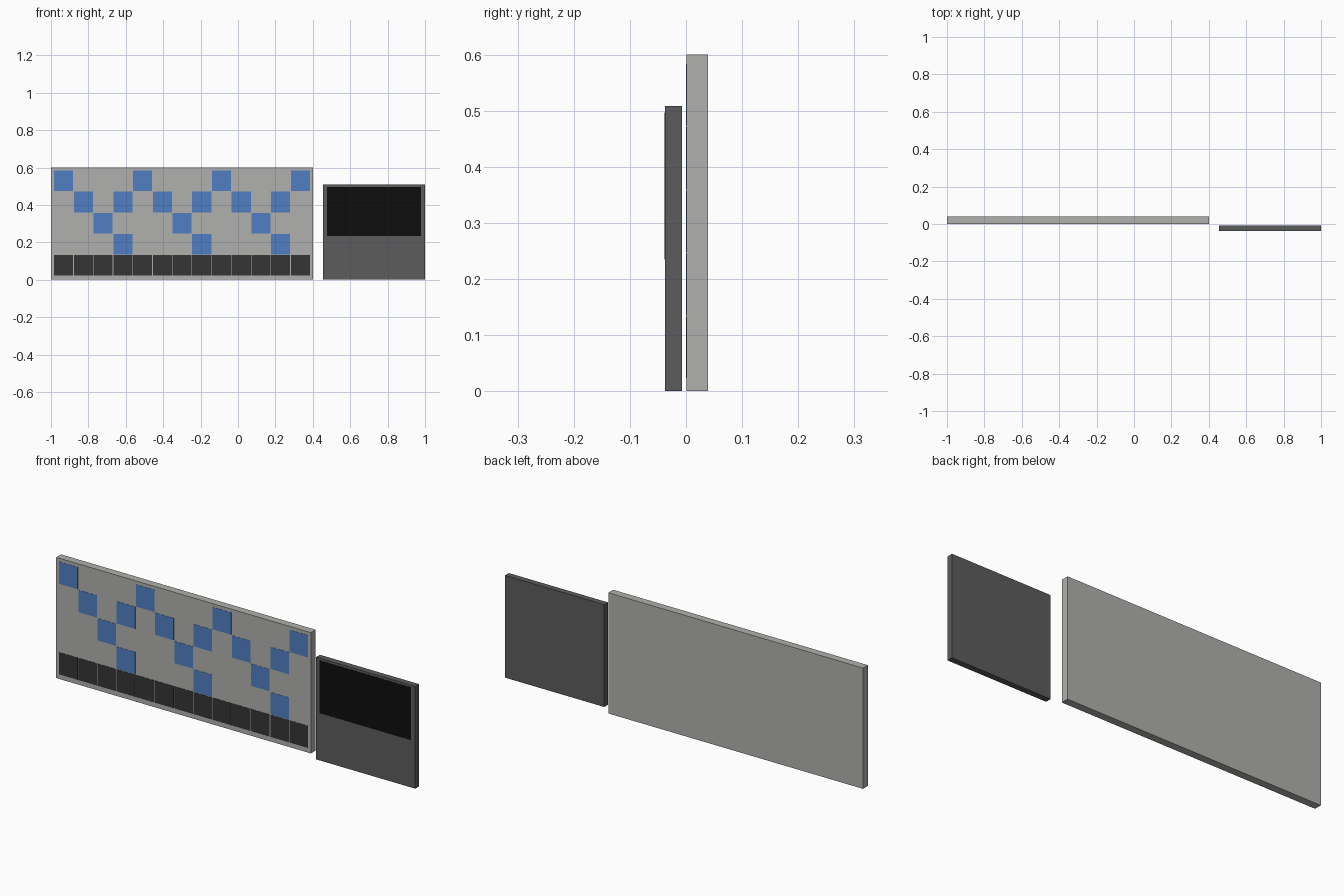
import bpy
import bmesh
from mathutils import Matrix, Vector

cube = bpy.data.objects.get("Cube")
if cube:
    bpy.data.objects.remove(cube, do_unlink=True)


def material(name, srgb):
    """Flat material from 0-255 sRGB values."""
    lin = [((c / 255 + 0.055) / 1.055) ** 2.4 if c > 10 else c / 255 / 12.92 for c in srgb]
    mat = bpy.data.materials.new(name)
    mat.use_nodes = True
    mat.diffuse_color = (*lin, 1)
    mat.node_tree.nodes["Principled BSDF"].inputs["Base Color"].default_value = (*lin, 1)
    return mat


LIGHT_GREY = material("light grey", (176, 176, 173))
DARK_GREY = material("dark grey", (92, 92, 93))
BLUE = material("blue", (80, 127, 194))
CHARCOAL = material("charcoal", (52, 53, 51))
BLACK = material("black", (13, 13, 13))


def boxes(name, mat, bounds):
    """One object made of boxes, each given as (x0, x1, y0, y1, z0, z1)."""
    bm = bmesh.new()
    for x0, x1, y0, y1, z0, z1 in bounds:
        centre = Vector((x0 + x1, y0 + y1, z0 + z1)) / 2
        size = Matrix.Diagonal((x1 - x0, y1 - y0, z1 - z0, 1))
        bmesh.ops.create_cube(bm, size=1, matrix=Matrix.Translation(centre) @ size)
    mesh = bpy.data.meshes.new(name)
    bm.to_mesh(mesh)
    bm.free()
    mesh.materials.append(mat)
    obj = bpy.data.objects.new(name, mesh)
    bpy.context.collection.objects.link(obj)
    return obj


# Large board and small board standing in front of it to the side
boxes("large_board", LIGHT_GREY, [(-1, 0.4, 0.001, 0.039, 0, 0.6)])
boxes("small_board", DARK_GREY, [(0.455, 1, -0.037, -0.007, 0, 0.508)])
boxes("screen", BLACK, [(0.475, 0.978, -0.038, -0.0365, 0.235, 0.497)])

# Tile grid: 13 columns by 5 rows, row 0 at the top
LEFT, TOP = -0.985, 0.584
PITCH_X, PITCH_Z = 0.1055, 0.1125
GAP = 0.0018


def tile(col, row):
    x, z = LEFT + col * PITCH_X, TOP - row * PITCH_Z
    return (x + GAP, x + PITCH_X - GAP, 0, 0.002, z - PITCH_Z + GAP, z - GAP / 2)


# Blue zigzag: columns of each row repeat at a fixed step
zigzag = {0: range(0, 13, 4), 1: range(1, 13, 2), 2: range(2, 13, 4), 3: range(3, 13, 4)}
boxes("blue_tiles", BLUE, [tile(c, r) for r, cols in zigzag.items() for c in cols])
boxes("bottom_row_tiles", CHARCOAL, [tile(c, 4) for c in range(13)])
